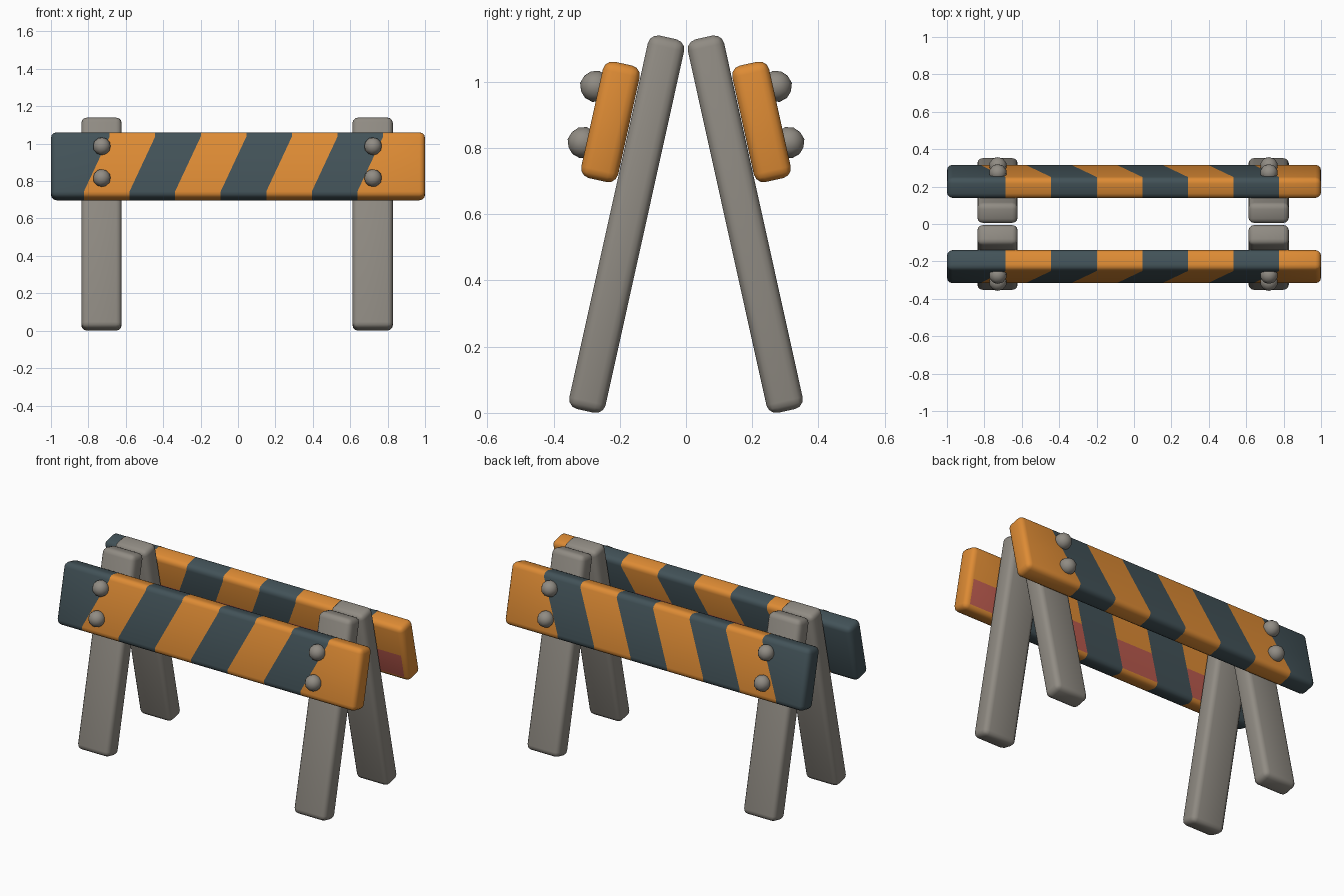
import bpy, bmesh, math
from mathutils import Matrix, Vector

if "Cube" in bpy.data.objects:
    bpy.data.objects.remove(bpy.data.objects["Cube"])

TILT = math.radians(12.5)
BEVEL = 0.03


def material(name, rgb):
    m = bpy.data.materials.new(name)
    m.diffuse_color = (*rgb, 1)
    m.use_nodes = True
    m.node_tree.nodes["Principled BSDF"].inputs["Base Color"].default_value = m.diffuse_color
    return m


GREY = material("warm_grey", (0.28, 0.26, 0.228))
ORANGE = material("orange", (0.73, 0.26, 0.035))
DARK = material("dark_slate", (0.055, 0.085, 0.098))
RED = material("faded_red", (0.50, 0.105, 0.078))


def rounded_box(size):
    bm = bmesh.new()
    bmesh.ops.create_cube(bm, size=1)
    bmesh.ops.scale(bm, vec=size, verts=bm.verts)
    bmesh.ops.bevel(bm, geom=bm.edges[:], offset=BEVEL, segments=3,
                    profile=0.5, affect='EDGES')
    return bm


def finish(bm, name, mats, centre, back):
    # lean the part, place it on the front side, mirror it for the back side
    m = Matrix.Translation(centre) @ Matrix.Rotation(-TILT, 4, 'X')
    if back:
        m = Matrix.Scale(-1, 4, (0, 1, 0)) @ m
    bm.transform(m)
    bmesh.ops.recalc_face_normals(bm, faces=bm.faces)
    me = bpy.data.meshes.new(name)
    bm.to_mesh(me)
    bm.free()
    for mat in mats:
        me.materials.append(mat)
    ob = bpy.data.objects.new(name, me)
    bpy.context.collection.objects.link(ob)
    bpy.context.view_layer.objects.active = ob
    for o in bpy.context.selected_objects:
        o.select_set(False)
    ob.select_set(True)
    bpy.ops.object.shade_smooth_by_angle(angle=math.radians(40))


def cut(bm, co, no):
    bmesh.ops.bisect_plane(bm, geom=bm.verts[:] + bm.edges[:] + bm.faces[:],
                           plane_co=co, plane_no=no, dist=1e-5)


PLANK = Vector((2.0, 0.114, 0.36))
PLANK_POS = Vector((0, -0.228, 0.879))
FLAT = PLANK.z / 2 - BEVEL           # half height of the flat plank face
SLOPE = 0.137 / (2 * FLAT)           # stripe slant
STRIPES = [-0.755 + 0.2437 * i for i in range(7)]


def shear(bm, sign):
    for v in bm.verts:
        v.co.x += sign * SLOPE * max(-FLAT, min(FLAT, v.co.z))


def plank(name, back):
    bm = rounded_box(PLANK)
    cut(bm, (0, 0, -0.005), (0, 0, 1))
    # slanted stripes: straight cuts made while the plank is sheared
    shear(bm, -1)
    for x in STRIPES:
        cut(bm, (x, 0, 0), (1, 0, 0))
    bm.normal_update()
    for f in bm.faces:
        c = f.calc_center_median()
        band = sum(c.x > x for x in STRIPES)
        f.material_index = 0 if band % 2 else 1
        # red patches on the lower inner face, orange bands only
        if band % 2 and f.normal.y > 0.99 and -FLAT < c.z < -0.005:
            f.material_index = 2
    shear(bm, 1)
    finish(bm, name, (ORANGE, DARK, RED), PLANK_POS, back)


for back in (False, True):
    side = "back" if back else "front"
    plank(side + "_striped_plank", back)
    for end, x in (("left", -0.73), ("right", 0.72)):
        # leaning leg
        finish(rounded_box(Vector((0.216, 0.112, 1.155))),
               f"{side}_{end}_leg", (GREY,), Vector((x, -0.179, 0.57)), back)
        # two bolt heads on the outer plank face
        for label, z in (("upper", 0.095), ("lower", -0.079)):
            bm = bmesh.new()
            bmesh.ops.create_icosphere(bm, subdivisions=2, radius=0.048)
            bm.transform(Matrix.Translation((x + 0.002, -0.067, z)))
            finish(bm, f"{side}_{end}_{label}_bolt", (GREY,), PLANK_POS, back)
